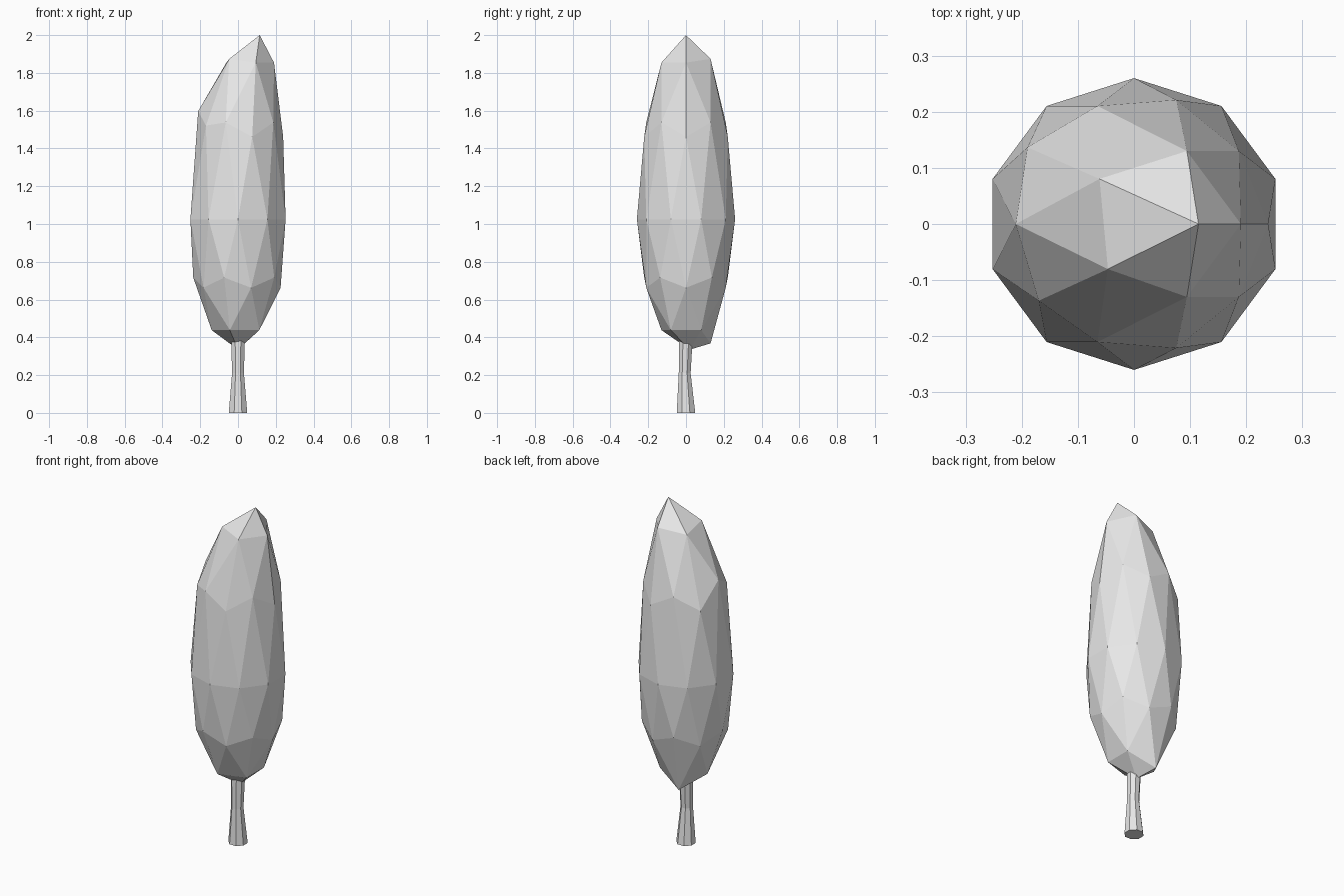
import bpy, bmesh
from math import cos, sin, pi
from mathutils import Vector

cube = bpy.data.objects.get("Cube")
if cube:
    bpy.data.objects.remove(cube, do_unlink=True)

# One plain grey for the whole tree
grey = bpy.data.materials.new("light_grey")
grey.use_nodes = True
colour = (0.8, 0.8, 0.8, 1)
grey.diffuse_color = colour
grey.node_tree.nodes["Principled BSDF"].inputs["Base Color"].default_value = colour


def add_object(name, bm):
    bmesh.ops.recalc_face_normals(bm, faces=bm.faces)
    mesh = bpy.data.meshes.new(name)
    bm.to_mesh(mesh)
    bm.free()
    mesh.materials.append(grey)
    obj = bpy.data.objects.new(name, mesh)
    bpy.context.collection.objects.link(obj)
    return obj


# Foliage: stretched icosphere, longer above its waist, tip pulled to one side
bm = bmesh.new()
bmesh.ops.create_icosphere(bm, subdivisions=2, radius=1)
for v in bm.verts:
    x, y, z = v.co
    lean = 0.115 * max(z, 0) ** 5
    v.co = (x * 0.265 + lean, y * 0.26, 1.025 + z * (0.975 if z > 0 else 0.69))


def nudge(near, offset):
    vert = min(bm.verts, key=lambda v: (v.co - Vector(near)).length)
    vert.co += Vector(offset)


# Hand-shaped irregularities
nudge((-0.22, 0, 1.54), (0.01, 0, 0.06))
nudge((-0.19, -0.14, 1.46), (0.02, 0, 0.06))
nudge((-0.06, -0.08, 1.85), (0.015, 0, 0.02))
nudge((0.1, 0.13, 1.85), (0, 0, 0.02))
nudge((-0.04, 0.13, 0.44), (0, 0, -0.07))
nudge((0, 0, 0.34), (0, 0.02, 0))
add_object("foliage", bm)

# Trunk: eight-sided, flared at the foot, slightly bent at its waist
bm = bmesh.new()
SIDES = 8
rings = []
for height, radius, shift in ((0, 0.053, 0), (0.21, 0.034, -0.007), (0.42, 0.04, 0)):
    angles = [2 * pi * (i + 0.5) / SIDES for i in range(SIDES)]
    rings.append([bm.verts.new((radius * cos(a), shift + radius * sin(a), height))
                  for a in angles])
for low, high in zip(rings, rings[1:]):
    for i in range(SIDES):
        j = (i + 1) % SIDES
        bm.faces.new((low[i], low[j], high[j], high[i]))
bm.faces.new(rings[0])
bm.faces.new(rings[-1])
add_object("trunk", bm)
